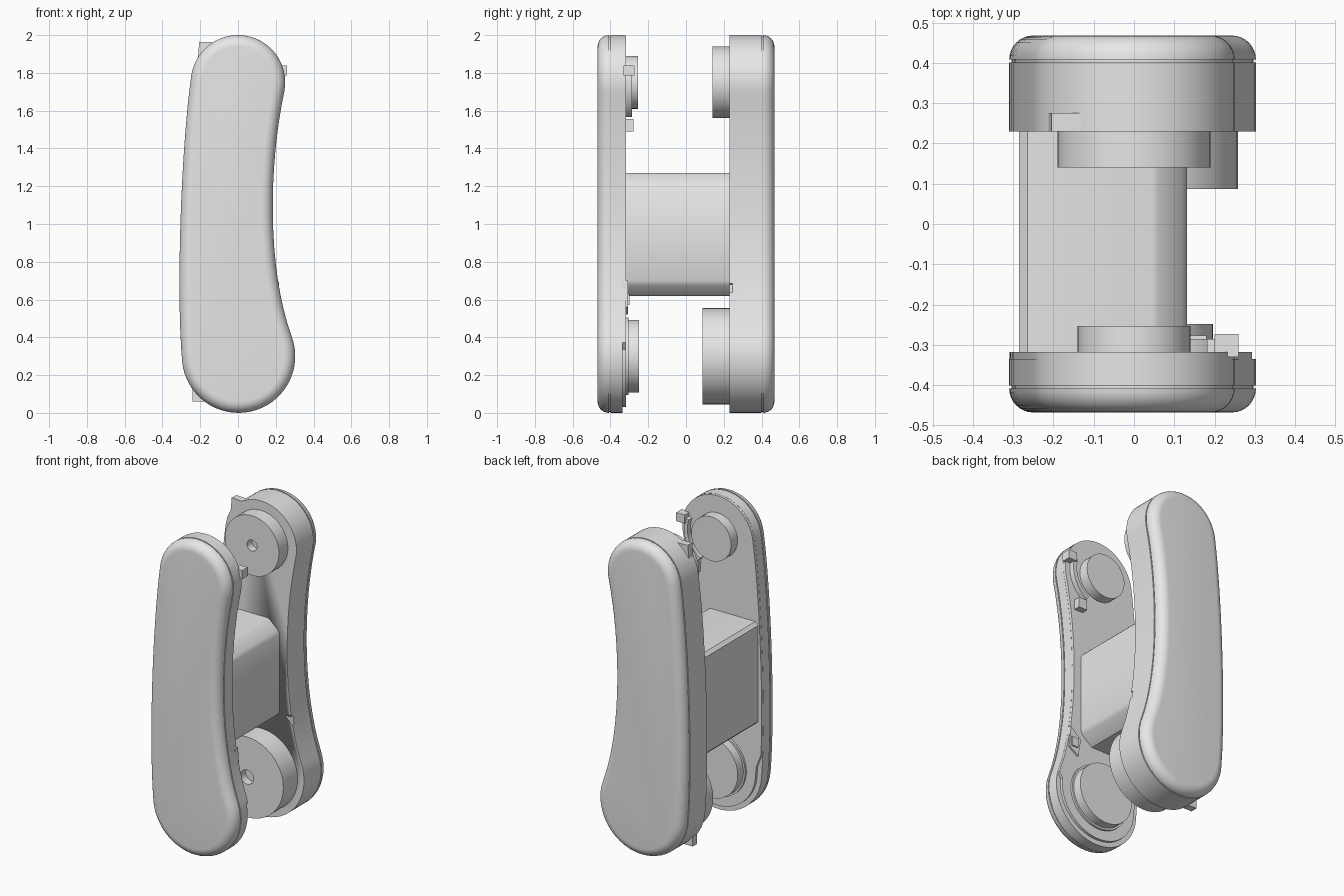
import bpy, bmesh
from math import sin, cos, pi, radians
from mathutils import Vector

cube = bpy.data.objects.get("Cube")
if cube:
    bpy.data.objects.remove(cube, do_unlink=True)

grey = bpy.data.materials.new("plain_grey")
grey.use_nodes = True
colour = (0.8, 0.8, 0.8, 1)
grey.diffuse_color = colour
grey.node_tree.nodes["Principled BSDF"].inputs["Base Color"].default_value = colour

TOP, TOP_R = Vector((0, 1.75)), 0.25
LOW, LOW_R = Vector((0.003, 0.3)), 0.3
FRONT_IN, BACK_IN, OUT = -0.318, 0.23, 0.468


def loft(name, rings):
    """Skin closed rings of (x, y, z) points and cap both ends."""
    bm = bmesh.new()
    loops = [[bm.verts.new(p) for p in ring] for ring in rings]
    for a, b in zip(loops, loops[1:]):
        for i in range(len(a)):
            j = (i + 1) % len(a)
            bm.faces.new((a[i], a[j], b[j], b[i]))
    bm.faces.new(loops[0])
    bm.faces.new(loops[-1])
    bmesh.ops.recalc_face_normals(bm, faces=bm.faces)
    mesh = bpy.data.meshes.new(name)
    bm.to_mesh(mesh)
    bm.free()
    obj = bpy.data.objects.new(name, mesh)
    bpy.context.collection.objects.link(obj)
    mesh.materials.append(grey)
    bpy.ops.object.select_all(action='DESELECT')
    obj.select_set(True)
    bpy.context.view_layer.objects.active = obj
    bpy.ops.object.shade_smooth_by_angle(angle=radians(35))
    return obj


def prism(name, points, y0, y1):
    return loft(name, [[(x, y, z) for x, z in points] for y in (y0, y1)])


def box(name, x0, x1, y0, y1, z0, z1):
    return prism(name, [(x0, z0), (x1, z0), (x1, z1), (x0, z1)], y0, y1)


def arc(centre, r, a0, a1, n):
    angles = [radians(a0 + (a1 - a0) * i / n) for i in range(n + 1)]
    return [centre + r * Vector((cos(a), sin(a))) for a in angles]


def blend(p, q, a, b, h, n=16):
    """Curve that leaves p and reaches q along the tangents at angles a and b."""
    a, b = radians(a), radians(b)
    c = p + h * Vector((-sin(a), cos(a)))
    d = q - h * Vector((-sin(b), cos(b)))
    ts = [i / n for i in range(1, n)]
    return [p * (1-t)**3 + c * 3*t*(1-t)**2 + d * 3*t*t*(1-t) + q * t**3 for t in ts]


# Kidney-shaped outline shared by both plates
upper = arc(TOP, TOP_R, -12, 172, 30)
lower = arc(LOW, LOW_R, 185, 380, 32)
OUTLINE = (upper + blend(upper[-1], lower[0], 172, 185, 0.38)
           + lower + blend(lower[-1], upper[0], 20, -12, 0.39))


def inset(d):
    n = len(OUTLINE)
    result = []
    for i, p in enumerate(OUTLINE):
        t = (OUTLINE[(i + 1) % n] - OUTLINE[i - 1]).normalized()
        result.append(p + d * Vector((-t.y, t.x)))
    return result


def plate(name, side, inner):
    """Plate with a thin seam groove and a rounded outer cover."""
    seam, r = 0.405, 0.06
    steps = [(inner, 0), (seam - 0.004, 0), (seam - 0.004, 0.006),
             (seam + 0.004, 0.006), (seam + 0.004, 0)]
    for i in range(9):
        a = i * pi / 16
        steps.append((OUT - r + r * sin(a), r * (1 - cos(a))))
    return loft(name, [[(p.x, side * y, p.y) for p in inset(d)] for y, d in steps])


plate("front_plate", -1, 0.335)
back = plate("back_plate", 1, BACK_IN)

# Inner face of the front plate, stepped in around the lower end
raised = [LOW + (p - LOW) * 0.9 if p.y < 0.36 else p for p in inset(0.001)]
prism("front_plate_inner_face", raised, -0.34, FRONT_IN)

# Wedge notch on the edge of the back plate
notch = prism("notch_cutter", [(0.17, 0.68), (0.32, 0.56), (0.32, 0.7)], 0.2, 0.245)
notch.hide_render = True
notch.hide_viewport = True
cut = back.modifiers.new("notch", 'BOOLEAN')
cut.object = notch
cut.solver = 'EXACT'

# Bridge block joining the plates
bridge = [(-0.285, 0.64), (-0.265, 0.62), (0.05, 0.62), (0.12, 0.675), (0.132, 0.7),
          (0.132, 1.19), (0.12, 1.21), (0.06, 1.265), (0.045, 1.27), (-0.265, 1.27),
          (-0.285, 1.25)]
prism("bridge_block", bridge, -0.33, 0.25)


def disc(name, centre, r, base, face, hole=0.0):
    """Round boss, with an optional blind centre hole."""
    steps = [(base, r), (face, r)]
    if hole:
        steps += [(face, hole), (face + 0.05, hole)]
    rings = [[(p.x, y, p.y) for p in arc(centre, q, 0, 352.5, 47)] for y, q in steps]
    return loft(name, rings)


disc("back_upper_disc", TOP, 0.19, 0.25, 0.14, 0.035)
disc("back_lower_disc", LOW, 0.255, 0.25, 0.087, 0.045)
disc("front_upper_disc", TOP, 0.14, -0.33, -0.253)
disc("front_lower_disc", LOW, 0.193, -0.33, -0.248)
disc("front_lower_flange", LOW, 0.205, -0.33, -0.305)

# Curved rib with end tabs beside the front upper disc
rib = arc(TOP, 0.215, 18, -58, 20) + arc(TOP, 0.19, -58, 18, 20)
prism("front_rib", rib, -0.33, -0.285)
box("rib_upper_tab", 0.2, 0.26, -0.33, -0.273, 1.785, 1.84)
box("rib_lower_tab", 0.12, 0.18, -0.33, -0.277, 1.49, 1.555)

# Wedge latch near the lower end of the front plate
prism("front_latch", [(0.16, 0.52), (0.225, 0.56), (0.215, 0.7), (0.14, 0.63)], -0.34, -0.308)
box("front_latch_peg", 0.165, 0.21, -0.33, -0.3, 0.57, 0.63)

# Corner tabs on the back plate
prism("back_upper_tab", [(-0.22, 1.8), (-0.08, 1.8), (-0.08, 1.96), (-0.205, 1.965)], BACK_IN, 0.275)
prism("back_lower_tab", [(-0.24, 0.06), (-0.1, 0.06), (-0.1, 0.2), (-0.24, 0.2)], BACK_IN, 0.275)
